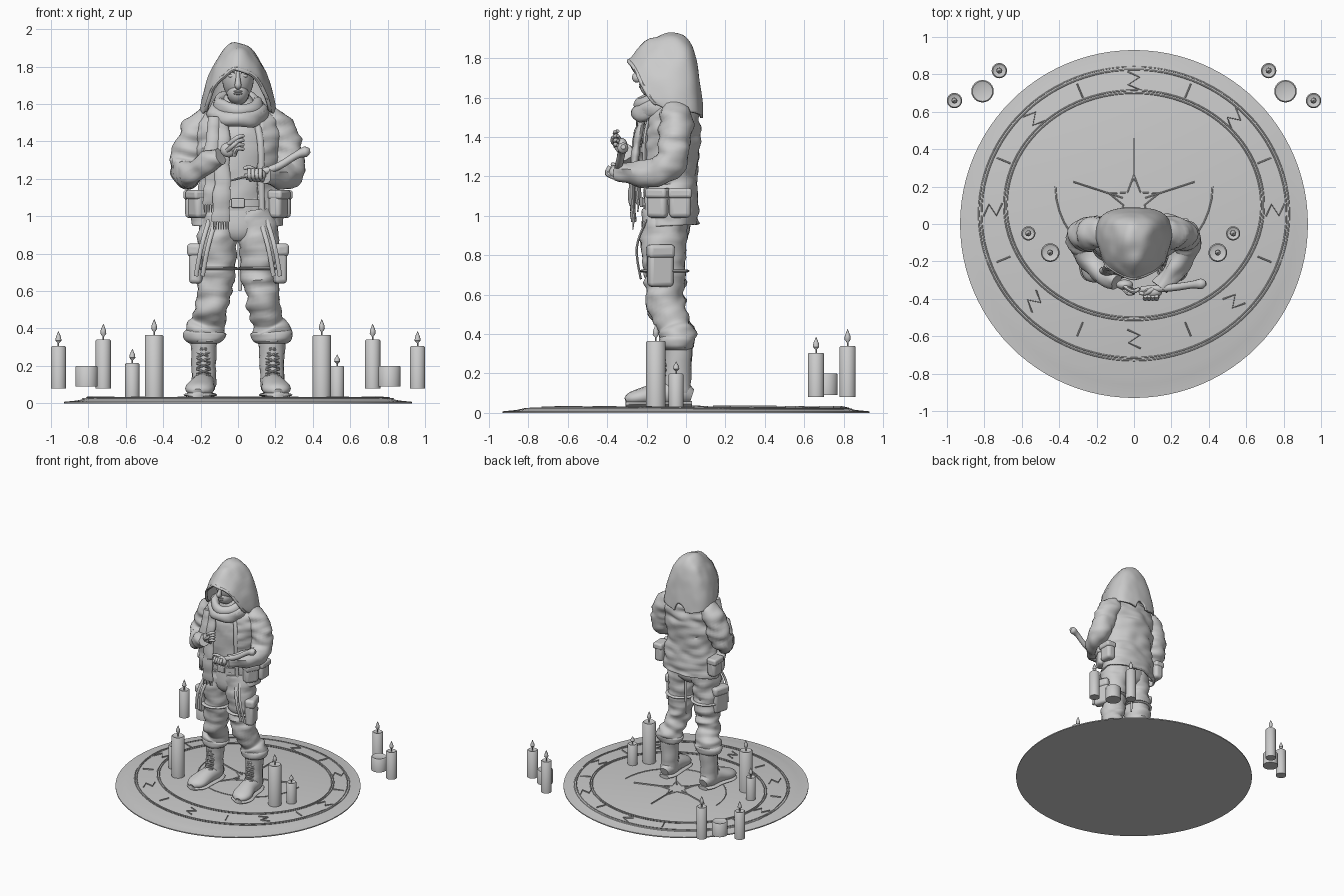
import bpy
import bmesh
import math
from mathutils import Vector, noise

default_cube = bpy.data.objects.get("Cube")
if default_cube:
    bpy.data.objects.remove(default_cube)

stone = bpy.data.materials.new("plain grey")
stone.use_nodes = True
GREY = (0.6, 0.6, 0.6, 1)
stone.diffuse_color = GREY
stone.node_tree.nodes["Principled BSDF"].inputs["Base Color"].default_value = GREY
parts = []
SIDES = (("left", 1), ("right", -1))


def finish(name, bm, thickness=0):
    bmesh.ops.recalc_face_normals(bm, faces=bm.faces)
    mesh = bpy.data.meshes.new(name)
    bm.to_mesh(mesh)
    bm.free()
    mesh.materials.append(stone)
    obj = bpy.data.objects.new(name, mesh)
    bpy.context.collection.objects.link(obj)
    if thickness:
        solid = obj.modifiers.new("thickness", "SOLIDIFY")
        solid.thickness = thickness
        solid.offset = 0
    parts.append(obj)
    return obj


def skin(name, rings, closed=True, caps=True, loop=False, thickness=0):
    """Join rows of points into a surface."""
    bm = bmesh.new()
    rows = [[bm.verts.new(p) for p in ring] for ring in rings]
    count = len(rows[0])
    pairs = list(zip(rows, rows[1:])) + ([(rows[-1], rows[0])] if loop else [])
    for low, high in pairs:
        for i in range(count if closed else count - 1):
            j = (i + 1) % count
            bm.faces.new((low[i], low[j], high[j], high[i]))
    if caps and closed and not loop:
        bm.faces.new(rows[0])
        bm.faces.new(rows[-1])
    return finish(name, bm, thickness)


def smooth_path(points, steps):
    """Catmull-Rom interpolation of points of any dimension."""
    out = []
    last = len(points) - 1
    for i in range(last):
        a, b, c, d = (points[max(0, min(last, i + k))] for k in (-1, 0, 1, 2))
        for s in range(steps):
            t = s / steps
            out.append([q + t / 2 * (r - p + t * (2 * p - 5 * q + 4 * r - u + t * (3 * (q - r) + u - p)))
                        for p, q, r, u in zip(a, b, c, d)])
    out.append(list(points[-1]))
    return out


def tube(name, points, sides=16, steps=5, ref=(1, 0, 0), gap=0, folds=0, thickness=0, loop=False, mirror=1):
    """Sweep an ellipse along x, y, z, radius, radius points; gap opens the front."""
    path = smooth_path(points, steps) if steps > 1 else [list(p) for p in points]
    centres = [Vector((p[0] * mirror, p[1], p[2])) for p in path]
    rings = []
    total = len(path)
    for i, p in enumerate(path):
        ahead = centres[(i + 1) % total] if loop else centres[min(i + 1, total - 1)]
        behind = centres[i - 1] if loop else centres[max(i - 1, 0)]
        along = (ahead - behind).normalized()
        depth = along.cross(Vector(ref)).normalized()
        across = depth.cross(along)
        ring = []
        for k in range(sides):
            share = k / (sides - 1) if gap else k / sides
            angle = math.radians(-90 + gap + share * (360 - 2 * gap))
            out = across * math.cos(angle) * p[3] + depth * math.sin(angle) * p[4]
            spot = centres[i] + out
            wave = noise.noise(Vector((spot.x * 9, spot.y * 9, spot.z * 22)))
            ring.append(spot + out.normalized() * wave * folds)
        rings.append(ring)
    return skin(name, rings, closed=not gap, loop=loop, thickness=thickness)


def ball(name, centre, size, segments=20):
    bm = bmesh.new()
    bmesh.ops.create_uvsphere(bm, u_segments=segments, v_segments=segments // 2 + 2, radius=1)
    for v in bm.verts:
        v.co = Vector(centre) + Vector(a * b for a, b in zip(v.co, size))
    return finish(name, bm)


def box(name, centre, size, turn=0):
    bm = bmesh.new()
    bmesh.ops.create_cube(bm, size=1)
    for v in bm.verts:
        v.co = Vector(a * b for a, b in zip(v.co, size))
    obj = finish(name, bm)
    obj.location = centre
    obj.rotation_euler.z = turn
    bevel = obj.modifiers.new("soft edges", "BEVEL")
    bevel.width = min(size) * 0.3
    bevel.segments = 3
    return obj


def turned(name, centre, profile, sides=24):
    """Lathe of radius, height pairs."""
    return skin(name, [[Vector((centre[0] + r * math.cos(math.tau * k / sides),
                                centre[1] + r * math.sin(math.tau * k / sides), z))
                        for k in range(sides)] for r, z in profile])


# Floor disc with raised rings
turned("floor_disc", (0, 0), [(.93, 0), (.93, .008), (.86, .015), (.81, .026), (.01, .03)], 96)


def floor_z(x, y):
    return .03 if math.hypot(x, y) < .81 else .024 if math.hypot(x, y) < .84 else .018


def floor_line(name, spots, width=.006, loop=False):
    tube(name, [(x, y, floor_z(x, y), width, .004) for x, y in spots], 6, 1, (0, 0, 1), loop=loop)


for rx, ry, cy in ((.83, .785, .055), (.815, .77, .055), (.695, .615, .1), (.68, .6, .1)):
    floor_line("floor_ring", [(rx * math.cos(math.tau * k / 96), cy + ry * math.sin(math.tau * k / 96))
                              for k in range(96)], .004, True)

# Alternating bars and zigzag marks between the rings
for k in range(16):
    angle = math.tau * k / 16 - math.pi / 2
    c, s = math.cos(angle), math.sin(angle)
    shape = [(0, -.04), (0, .04)] if k % 2 else [(-.035, -.05), (.03, -.02), (-.03, .02), (.035, .05)]
    floor_line("floor_mark", [(c * (.755 + r) - s * t, .075 + s * (.69 + r) + c * t) for t, r in shape])

# Star and arc in the middle of the floor
for k in range(5):
    angle = math.pi / 2 + math.tau * k / 5
    floor_line("floor_star_spoke", [(r * math.cos(angle), .12 + r * math.sin(angle)) for r in (.06, .2, .34)], .008)
    floor_line("floor_star_edge", [(r * math.cos(angle + a), .12 + r * math.sin(angle + a))
                                   for r, a in ((.14, 0), (.06, .63), (.14, 1.26))], .004)
floor_line("floor_arc", [(.42 * math.cos(a / 20 * math.pi), .2 - .42 * math.sin(a / 20 * math.pi))
                         for a in range(21)], .004)


# Candles: radius, bottom, top, flame tip
def candle(x, y, r, low, top, tip=0):
    turned("candle", (x, y), [(r, low), (r, top - .006), (r - .006, top), (r * .6, top - .006)])
    if tip:
        h = tip - top
        turned("candle_flame", (x, y), [(.004, top - .01), (.004, top + h * .2), (.016, top + h * .38),
                                        (.014, top + h * .6), (.001, tip)], 12)


for side, m in SIDES:
    candle(m * .96, .66, .041, .08, .305, .385)
    candle(m * .81, .71, .06, .09, .2)
    candle(m * .72, .82, .041, .08, .34, .425)
    candle(m * .448, -.153, .05, .03, .365, .45)
candle(-.565, -.05, .038, .03, .215, .29)
candle(.53, -.05, .038, .03, .2, .26)

# Boots, trouser legs and thigh gear
for side, m in SIDES:
    foot = [(.18, .03, .085, .035, .035), (.182, -.03, .1, .062, .065), (.19, -.14, .095, .066, .058),
            (.205, -.23, .08, .078, .045), (.213, -.28, .07, .062, .034), (.215, -.305, .06, .03, .018)]
    tube(side + "_boot_foot", foot, mirror=m)
    tube(side + "_boot_sole", [(x, y, .045, a + .008, .015) for x, y, z, a, b in foot], mirror=m)
    tube(side + "_boot_shaft", [(.183, -.05, .09, .066, .075), (.183, -.045, .2, .065, .07),
                                (.18, -.04, .36, .075, .075)], folds=.008, mirror=m)
    for k in range(6):
        z = .14 + k * .03
        y = -.15 + k * .007
        for slant in (-1, 1):
            tube(side + "_boot_lace", [(.185 - .035, y + .03, z - slant * .012, .006, .006), (.185, y, z, .006, .006),
                                       (.185 + .035, y + .03, z + slant * .012, .006, .006)], 6, 3, (0, 0, 1), mirror=m)
    tube(side + "_trouser_leg", [(.085, -.1, 1.02, .11, .12), (.11, -.115, .86, .107, .115), (.118, -.105, .68, .1, .1),
                                 (.135, -.1, .54, .088, .095), (.16, -.055, .44, .088, .08),
                                 (.178, -.045, .385, .108, .09), (.18, -.045, .33, .095, .078)],
         24, 9, folds=.022, mirror=m)
    tube(side + "_trouser_cuff", [(.178, -.045, .4, .08, .07), (.18, -.045, .375, .112, .092),
                                  (.18, -.045, .34, .105, .086), (.18, -.045, .32, .08, .07)], 20, folds=.012, mirror=m)
    box(side + "_thigh_pouch", (m * .215, -.13, .73), (.07, .13, .18), m * .3)
    box(side + "_thigh_pouch_flap", (m * .22, -.13, .82), (.08, .14, .07), m * .3)
    for shift in (0, .035):
        tube(side + "_thigh_strap", [(.12 + shift, -.2, .98, .012, .006), (.16 + shift, -.25, .84, .012, .006),
                                     (.19 + shift, -.23, .68, .012, .006)], 8, mirror=m)
    tube(side + "_thigh_band", [(.115 + .106 * math.cos(a * .4), -.11 + .11 * math.sin(a * .4), .72, .008, .018)
                                for a in range(16)], 8, 1, (0, 0, 1), mirror=m)

# Pelvis, shirt and belt
tube("trouser_seat", [(0, -.1, .87, .07, .09), (0, -.1, .93, .17, .12), (0, -.09, 1.1, .18, .115)], 24)
tube("shirt", [(0, -.09, 1.03, .17, .125), (0, -.09, 1.2, .17, .125), (0, -.09, 1.4, .19, .13),
               (0, -.08, 1.52, .16, .11), (0, -.09, 1.65, .06, .06)], 28, 7, folds=.012)
tube("belt", [(0, -.09, 1.05, .18, .135), (0, -.09, 1.09, .18, .135)], 28, 2)
box("belt_buckle", (0, -.225, 1.07), (.07, .02, .05))
tube("hanging_strap", [(.01, -.02, .98, .012, .006), (.01, -.01, .8, .012, .006), (.012, -.02, .6, .008, .005)], 8)

# Open jacket
tube("jacket_body", [(0, -.07, .95, .235, .13), (0, -.075, 1.05, .23, .13), (0, -.08, 1.2, .205, .135),
                     (0, -.08, 1.38, .225, .14), (0, -.07, 1.48, .225, .13), (0, -.065, 1.55, .18, .11),
                     (0, -.07, 1.61, .1, .08)], 48, 8, gap=30, folds=.022, thickness=.014)
for side, m in SIDES:
    tube(side + "_jacket_edge", [(.13, -.19, .96, .016, .012), (.125, -.205, 1.2, .016, .012),
                                 (.12, -.205, 1.4, .018, .012), (.09, -.17, 1.54, .016, .012)], 8, mirror=m)
    for y, turn in ((-.14, .5), (-.03, 0)):
        box(side + "_jacket_pocket", (m * (.245 - abs(turn) * .06), y, 1.06), (.075, .11, .14), -m * turn)
        box(side + "_pocket_flap", (m * (.25 - abs(turn) * .06), y, 1.115), (.085, .12, .05), -m * turn)

# Sleeves
UPPER = [(.15, -.055, 1.53, .07, .07), (.205, -.05, 1.48, .083, .083), (.25, -.055, 1.38, .085, .088),
         (.272, -.075, 1.28, .08, .088)]
tube("left_sleeve", UPPER + [(.268, -.14, 1.215, .072, .075), (.21, -.25, 1.22, .058, .06),
                             (.14, -.34, 1.225, .046, .046)], 20, 8, (0, 1, 0), folds=.022)
tube("right_sleeve", UPPER + [(.268, -.14, 1.225, .072, .075), (.2, -.24, 1.26, .06, .06),
                              (.095, -.31, 1.32, .046, .046)], 20, 8, (0, 1, 0), folds=.022, mirror=-1)


# Hands with curled fingers
ball("right_palm", (-.05, -.325, 1.355), (.045, .028, .04))
ball("left_palm", (.1, -.365, 1.22), (.05, .03, .036))
for k in range(4):
    drop = k * .02
    tube("right_finger", [(-.05 + drop * .5, -.335, 1.385 - drop, .012, .012), (-.005, -.36, 1.42 - drop, .012, .012),
                          (.03, -.345, 1.43 - drop * 1.2, .009, .009)], 8, 4, (0, 1, 0))
    tube("left_finger", [(.07 + drop, -.36, 1.195, .013, .013), (.06 + drop, -.4, 1.215, .013, .013),
                         (.06 + drop, -.385, 1.25, .011, .011)], 8, 4)
tube("right_thumb", [(-.06, -.34, 1.35, .013, .013), (-.03, -.37, 1.375, .012, .012), (0, -.37, 1.4, .009, .009)], 8)
tube("left_thumb", [(.1, -.35, 1.24, .014, .014), (.06, -.37, 1.26, .012, .012), (.03, -.37, 1.255, .009, .009)], 8)

# Carved stick held in the left hand
tube("stick_handle", [(.04, -.35, 1.21, .018, .018), (.2, -.34, 1.26, .02, .02), (.31, -.325, 1.325, .02, .02),
                      (.36, -.32, 1.345, .028, .028), (.385, -.318, 1.35, .012, .012)], 12, 5, (0, 1, 0))
tube("stick_tip", [(.05, -.355, 1.215, .014, .008), (-.04, -.35, 1.19, .004, .004)], 8, 3, (0, 1, 0))

# Head and face
ball("head", (0, -.125, 1.74), (.085, .11, .125), 28)
ball("jaw", (0, -.155, 1.66), (.06, .08, .065))
tube("neck", [(0, -.1, 1.5, .06, .06), (0, -.11, 1.66, .06, .06)])
tube("nose", [(0, -.225, 1.765, .01, .012), (0, -.242, 1.725, .014, .018), (0, -.25, 1.7, .019, .024),
              (0, -.235, 1.685, .012, .012)], 10)
for side, m in SIDES:
    ball(side + "_eyelid", (m * .033, -.213, 1.75), (.018, .014, .011), 12)
    tube(side + "_brow", [(.012, -.23, 1.77, .008, .008), (.038, -.224, 1.78, .008, .008),
                          (.065, -.195, 1.768, .006, .006)], 8, 4, (0, 0, 1), mirror=m)
for z in (1.655, 1.667):
    ball("lip", (0, -.226, z), (.024, .013, .007), 12)

# Hood: arches from brim to nape; apex y, apex z, base half width, base y, base z
arches = smooth_path([(-.29, 1.785, .17, -.15, 1.57), (-.22, 1.865, .185, -.11, 1.55), (-.1, 1.915, .2, -.06, 1.54),
                      (-.005, 1.905, .19, .0, 1.53), (.04, 1.82, .16, .045, 1.52), (.06, 1.7, .11, .07, 1.51),
                      (.08, 1.56, .05, .08, 1.5)], 6)
rows = []
for top_y, top_z, wide, base_y, base_z in arches:
    row = []
    for k in range(37):
        t = k / 18 - 1
        spot = Vector((wide * math.sin(t * math.pi / 2), top_y + (base_y - top_y) * abs(t) ** 1.4,
                       base_z + (top_z - base_z) * max(0, math.cos(t * math.pi / 2)) ** 1.4))
        row.append(spot * (1 + .008 * noise.noise(spot * 14)))
    rows.append(row)
skin("hood", rows, closed=False, thickness=.014)
tube("hood_hem", [(*p, .011, .011) for p in rows[0]], 8, 1, (0, 1, 0))

# Scarf coils, hanging ends and fringe
for rx, ry, z, dip, thick in ((.125, .125, 1.56, .05, .042), (.105, .11, 1.6, .035, .038), (.14, .12, 1.545, .02, .034)):
    tube("scarf_coil", [(rx * math.cos(a * math.tau / 32), -.12 + ry * math.sin(a * math.tau / 32),
                         z + dip * math.sin(a * math.tau / 32), thick, thick * .75) for a in range(32)],
         14, 1, (0, 0, 1), folds=.016, loop=True)
for x, low, y in ((-.085, .97, -.265), (-.135, 1.06, -.24)):
    tube("scarf_end", [(x + .01, -.22, 1.53, .035, .02), (x, -.25, 1.35, .042, .022), (x, y - .01, 1.15, .045, .018),
                       (x - .005, y, low, .048, .014)], 14, 8, folds=.014)
    for k in range(7):
        fringe_x = x - .045 + k * .013
        tube("scarf_fringe", [(fringe_x, y, low + .01, .005, .005), (fringe_x, y - .005, low - .04, .003, .003)], 6, 2)

# Smooth shading with crisp hard edges
for obj in parts:
    obj.select_set(True)
bpy.context.view_layer.objects.active = parts[0]
bpy.ops.object.shade_smooth_by_angle(angle=math.radians(45))
